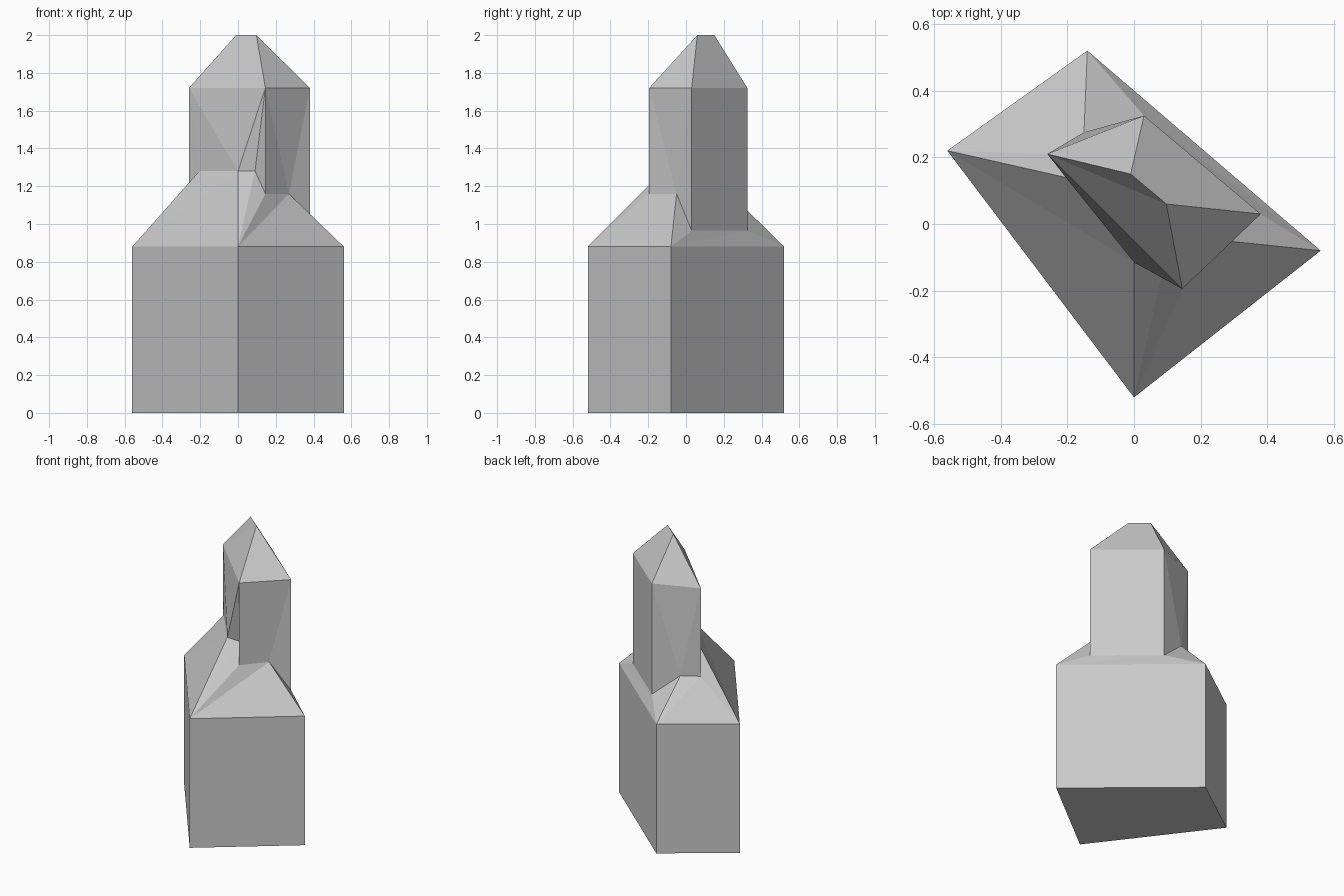
import bpy

if "Cube" in bpy.data.objects:
    bpy.data.objects.remove(bpy.data.objects["Cube"])

# Plan outlines, counter-clockwise from above: left, front, right, back
BASE = [(-0.56, 0.22), (0, -0.52), (0.56, -0.08), (-0.14, 0.52)]
TOWER = [(-0.26, 0.21), (0.145, -0.195), (0.38, 0.03), (0.03, 0.325)]
RIDGE = [(-0.01, 0.15, 2.0), (0.097, 0.06, 2.0)]

# Stepped seam where the tower meets the lower roof:
# point, nearest base corner, nearest tower corner
SEAM = [
    ((-0.205, 0.14, 1.28), 0, 0),
    ((0, -0.115, 1.28), 1, 1),
    ((0.09, -0.12, 1.28), 1, 1),
    ((0.145, -0.195, 1.16), 1, 1),
    ((0.27, -0.05, 1.16), 2, 2),
    ((0.38, 0.03, 0.965), 2, 2),
    ((0.03, 0.325, 0.965), 3, 3),
    ((-0.15, 0.275, 1.12), 3, 0),
    ((-0.26, 0.21, 1.12), 0, 0),
]


def ring(plan, z):
    return [(x, y, z) for x, y in plan]


def make(name, verts, faces):
    mesh = bpy.data.meshes.new(name)
    mesh.from_pydata(verts, [], faces)
    mesh.update()
    obj = bpy.data.objects.new(name, mesh)
    bpy.context.collection.objects.link(obj)
    return obj


def stitch(name, corners, owner, corners_below):
    """Skin between four corners and the seam, fanning from each corner."""
    verts = corners + [s[0] for s in SEAM]
    n, k, faces = len(SEAM), len(corners), []
    for i in range(n):
        j = (i + 1) % n
        a, b = SEAM[i][owner], SEAM[j][owner]
        tris = [(k + i, k + j, a)]
        if a != b:
            tris.append((a, k + j, b))
        faces += [t[::-1] for t in tris] if corners_below else tris
    return make(name, verts, faces)


# Base block with floor
walls = [(i, (i + 1) % 4, (i + 1) % 4 + 4, i + 4) for i in range(4)]
make("base_block", ring(BASE, 0) + ring(BASE, 0.88), walls + [(3, 2, 1, 0)])

# Sloping lower roof and the tower walls above it
stitch("lower_roof", ring(BASE, 0.88), 1, True)
stitch("tower_walls", ring(TOWER, 1.72), 2, False)

# Hipped tower roof
make("tower_roof", ring(TOWER, 1.72) + RIDGE,
     [(0, 1, 5), (0, 5, 4), (1, 2, 5), (2, 3, 4), (2, 4, 5), (3, 0, 4)])
